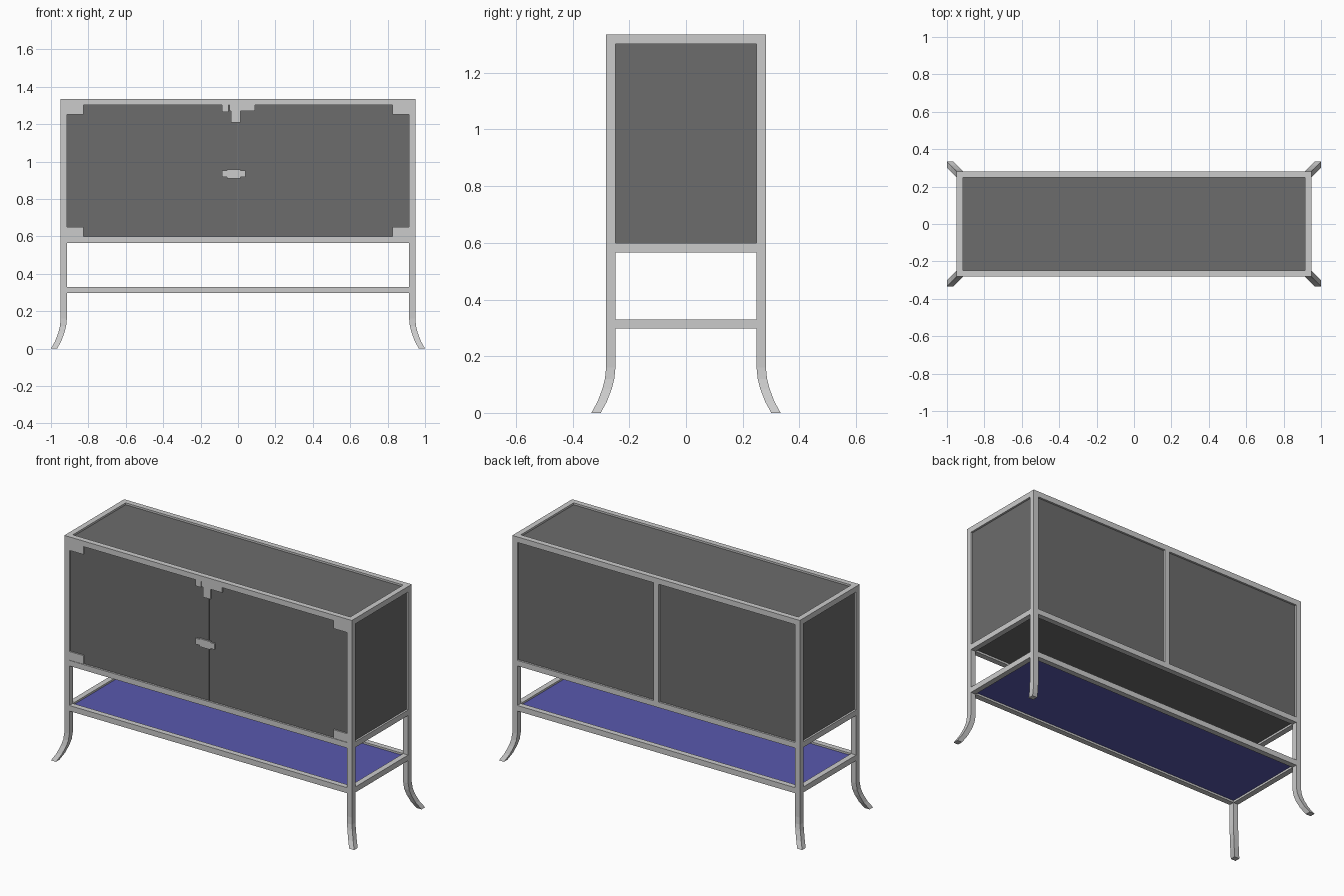
import bpy, bmesh

cube = bpy.data.objects.get("Cube")
if cube:
    bpy.data.objects.remove(cube, do_unlink=True)


def material(name, rgb):
    m = bpy.data.materials.new(name)
    m.use_nodes = True
    m.diffuse_color = (*rgb, 1)
    m.node_tree.nodes["Principled BSDF"].inputs["Base Color"].default_value = (*rgb, 1)
    return m


METAL = material("light grey metal", (0.6, 0.6, 0.6))
PANEL = material("dark grey panel", (0.15, 0.15, 0.15))
SHELF = material("blue shelf", (0.1, 0.1, 0.42))

# Overall sizes: outer frame, bar thickness and inner opening
X, Y, TOP, T = 0.948, 0.282, 1.335, 0.033
IX, IY = X - T, Y - T
CX, CY = X - T / 2, Y - T / 2
LOW, SHELF_Z = 0.566, 0.297


def finish(name, bm, mat):
    bmesh.ops.recalc_face_normals(bm, faces=bm.faces)
    me = bpy.data.meshes.new(name)
    bm.to_mesh(me)
    bm.free()
    me.materials.append(mat)
    ob = bpy.data.objects.new(name, me)
    bpy.context.collection.objects.link(ob)
    return ob


def box(name, x, y, z, mat):
    """Box from three (low, high) ranges."""
    bm = bmesh.new()
    bmesh.ops.create_cube(bm, size=1)
    for v in bm.verts:
        v.co = [r[0] if c < 0 else r[1] for c, r in zip(v.co, (x, y, z))]
    return finish(name, bm, mat)


def leg(name, sx, sy):
    """Square post whose foot sweeps out along the diagonal."""
    path = [(TOP, 0), (0.16, 0), (0.12, 0.004), (0.085, 0.013), (0.04, 0.03), (0, 0.052)]
    corners = [(-1, -1), (1, -1), (1, 1), (-1, 1)]
    bm = bmesh.new()
    rings = [[bm.verts.new((sx * (CX + d) + i * T / 2, sy * (CY + d) + j * T / 2, z))
              for i, j in corners] for z, d in path]
    for a, b in zip(rings, rings[1:]):
        for k in range(4):
            bm.faces.new((a[k], a[k - 1], b[k - 1], b[k]))
    bm.faces.new(rings[0])
    bm.faces.new(rings[-1])
    return finish(name, bm, METAL)


# Legs
for sx, side in ((-1, "right"), (1, "left")):
    for sy, end in ((-1, "front"), (1, "back")):
        leg(f"{end}_{side}_leg", sx, sy)

# Three rectangular rail frames
for label, z in (("top", TOP - T), ("cabinet", LOW), ("shelf", SHELF_Z)):
    zr = (z, z + T)
    box(label + "_front_rail", (-IX, IX), (-Y, -IY), zr, METAL)
    box(label + "_back_rail", (-IX, IX), (IY, Y), zr, METAL)
    box(label + "_right_rail", (-X, -IX), (-IY, IY), zr, METAL)
    box(label + "_left_rail", (IX, X), (-IY, IY), zr, METAL)
box("back_stile", (-T / 2, T / 2), (IY, Y), (LOW + T, TOP - T), METAL)

# Horizontal panels set inside the frames
for name, z, mat in (("top_panel", TOP - T, PANEL), ("cabinet_floor", LOW, PANEL),
                     ("shelf_panel", SHELF_Z, SHELF)):
    box(name, (-IX, IX), (-IY, IY), (z + 0.012, z + 0.022), mat)

# Sides, doors and back panels
inside = (LOW + T, TOP - T)
for s, side in ((-1, "right"), (1, "left")):
    box(side + "_side_panel", sorted((s * (CX - 0.005), s * (CX + 0.005))), (-IY, IY), inside, PANEL)
    box(side + "_door", sorted((s * 0.002, s * IX)), (-CY - 0.005, -CY + 0.005), inside, PANEL)
    box(side + "_back_panel", sorted((s * T / 2, s * IX)), (CY - 0.005, CY + 0.005), inside, PANEL)

# Door hinges in the outer corners
HY = (-Y + 0.003, -IY)
for s, side in ((-1, "right"), (1, "left")):
    for label, z in (("upper", (1.253, 1.302)), ("lower", (0.599, 0.65))):
        box(f"{label}_{side}_hinge", sorted((s * 0.825, s * IX)), HY, z, METAL)

# Top catch and the door latch
box("catch_body", (-0.045, 0.06), HY, (1.27, 1.302), METAL)
box("catch_right_end", (-0.085, -0.05), HY, (1.264, 1.302), METAL)
box("catch_left_end", (0.06, 0.09), HY, (1.27, 1.302), METAL)
box("catch_tongue", (-0.037, 0.013), HY, (1.21, 1.27), METAL)
box("latch_bar", (-0.086, 0.04), HY, (0.917, 0.952), METAL)
box("latch_knob", (-0.06, 0.013), HY, (0.909, 0.957), METAL)
